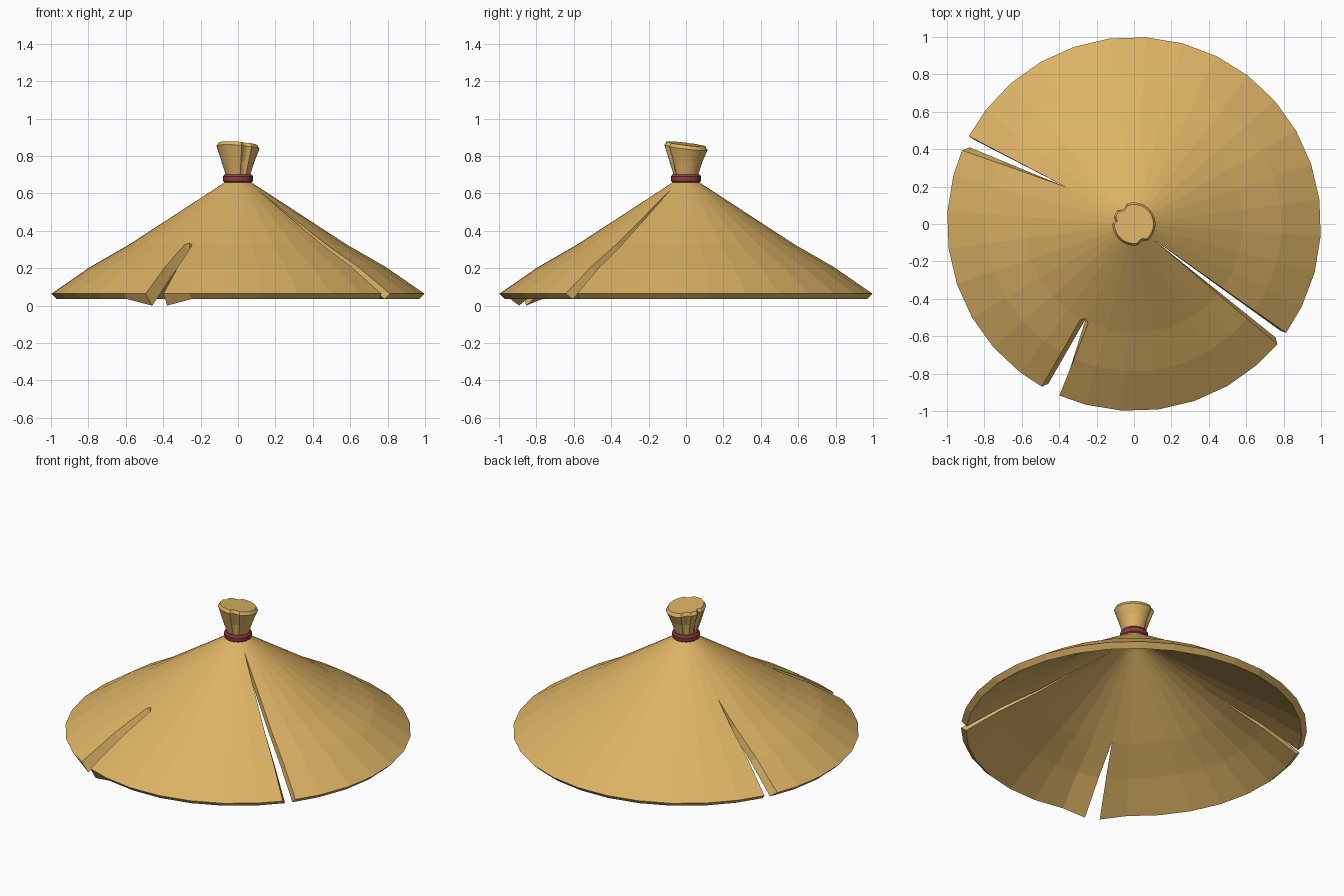
import bpy, bmesh, math
from mathutils import Vector

if "Cube" in bpy.data.objects:
    bpy.data.objects.remove(bpy.data.objects["Cube"])

def material(name, rgb):
    m = bpy.data.materials.new(name)
    m.diffuse_color = (*rgb, 1)
    m.use_nodes = True
    m.node_tree.nodes["Principled BSDF"].inputs["Base Color"].default_value = m.diffuse_color
    return m

straw = material("straw", (0.72, 0.45, 0.13))
red = material("red_cord", (0.27, 0.045, 0.05))

def finish(bm, name, mat):
    bmesh.ops.recalc_face_normals(bm, faces=bm.faces)
    me = bpy.data.meshes.new(name)
    bm.to_mesh(me)
    bm.free()
    me.materials.append(mat)
    ob = bpy.data.objects.new(name, me)
    bpy.context.collection.objects.link(ob)
    return ob

def polar(r, deg):
    a = math.radians(deg)
    return Vector((r * math.cos(a), r * math.sin(a)))

# Cone profile: (radius, height) of the upper surface
PROFILE = [(0, 0.70), (0.07, 0.66), (0.59, 0.322), (0.79, 0.208), (1.02, 0.05)]
RINGS = [0.004, 0.07, 0.13, 0.42, 0.57, 0.585, 0.79, 1.0]

def height(r):
    for (r0, z0), (r1, z1) in zip(PROFILE, PROFILE[1:]):
        if r <= r1:
            return z0 + (z1 - z0) * (r - r0) / (r1 - r0)
    return PROFILE[-1][1]

# Splits: tip radius, tip angle, tip half width, then (outer, inner) rim
# angles of the low and high edges, and how far the frayed corners sag
SPLITS = [
    dict(tip=0.13, mid=-38.5, half=0, lo=(-40.0, -38.7), hi=(-35.6, -36.1), sag=0),
    dict(tip=0.42, mid=151.5, half=0, lo=(152.0, 152.2), hi=(156.8, 155.0), sag=0),
    dict(tip=0.585, mid=243.0, half=2.3, lo=(240.4, 241.8), hi=(246.5, 247.0), sag=0.034),
]

def column(angle):
    out, inn = [], []
    for r in RINGS:
        out.append((*polar(r, angle), height(r)))
        q = r * 0.97
        inn.append((*polar(q, angle), height(q) - 0.05))
    return out, inn

def split_column(s, side):
    sign = -1 if side == "lo" else 1
    out, inn = [], []
    for r in RINGS:
        t = (r - s["tip"]) / (1 - s["tip"])
        for k, (lst, f) in enumerate(((out, 1), (inn, 0.97))):
            if t < -0.001:
                p = polar(r * f, s["mid"])
            else:
                start = polar(s["tip"] * f, s["mid"] + sign * s["half"] * (1 - k))
                p = start.lerp(polar(f, s[side][k]), max(t, 0))
            z = height(p.length) - 0.05 * k - s["sag"] * k * max(t, 0)
            lst.append((p.x, p.y, z))
    return out, inn

# Woven cone: three solid sectors meeting at the splits
bm = bmesh.new()
for i, s in enumerate(SPLITS):
    e = SPLITS[(i + 1) % 3]
    turn = 360 if i == 2 else 0
    a0 = max(s["hi"]) + 2
    a1 = min(e["lo"]) + turn - 2
    angles = [7.5 + 11.25 * k for k in range(-10, 50)]
    cols = [split_column(s, "hi")]
    cols += [column(a) for a in angles if a0 < a < a1]
    cols.append(split_column(e, "lo"))
    V = [[[bm.verts.new(p) for p in layer] for layer in c] for c in cols]
    n = len(RINGS)
    for (o0, i0), (o1, i1) in zip(V, V[1:]):
        for j in range(n - 1):
            bm.faces.new((o0[j], o0[j + 1], o1[j + 1], o1[j]))
            bm.faces.new((i0[j], i1[j], i1[j + 1], i0[j + 1]))
        bm.faces.new((o0[-1], i0[-1], i1[-1], o1[-1]))
        bm.faces.new((o0[0], o1[0], i1[0], i0[0]))
    for o, q in (V[0], V[-1]):
        for j in range(n - 1):
            bm.faces.new((o[j], q[j], q[j + 1], o[j + 1]))
finish(bm, "hat_cone", straw)

def lathe(name, rings, sides, mat, shape=lambda a, r, z: (r, z)):
    bm = bmesh.new()
    loops = []
    for r, z in rings:
        loop = []
        for k in range(sides):
            a = 360 * k / sides
            rr, _ = shape(a, r, z)
            p = polar(rr, a)
            loop.append(bm.verts.new((p.x, p.y, z)))
        loops.append(loop)
    for l0, l1 in zip(loops, loops[1:]):
        for k in range(sides):
            m = (k + 1) % sides
            bm.faces.new((l0[k], l0[m], l1[m], l1[k]))
    bm.faces.new(loops[0])
    bm.faces.new(loops[-1])
    # slanted cut across the top of the tuft
    if mat == straw:
        for v in bm.verts:
            if v.co.z > 0.8:
                v.co.z -= 0.07 * v.co.x + 0.12 * v.co.y
    return finish(bm, name, mat)

# Straw tuft with a few grooves between the bundles
def grooves(a, r, z):
    if z > 0.75 and a in (120, 130, 170, 290, 300):
        r -= 0.014
    return r, z

lathe("straw_tuft", [(0.06, 0.65), (0.066, 0.70), (0.088, 0.77), (0.115, 0.845), (0.104, 0.864)],
      36, straw, grooves)

# Red cord around the tuft
lathe("cord", [(0.066, 0.655), (0.079, 0.665), (0.081, 0.69), (0.072, 0.702), (0.06, 0.702)], 20, red)
